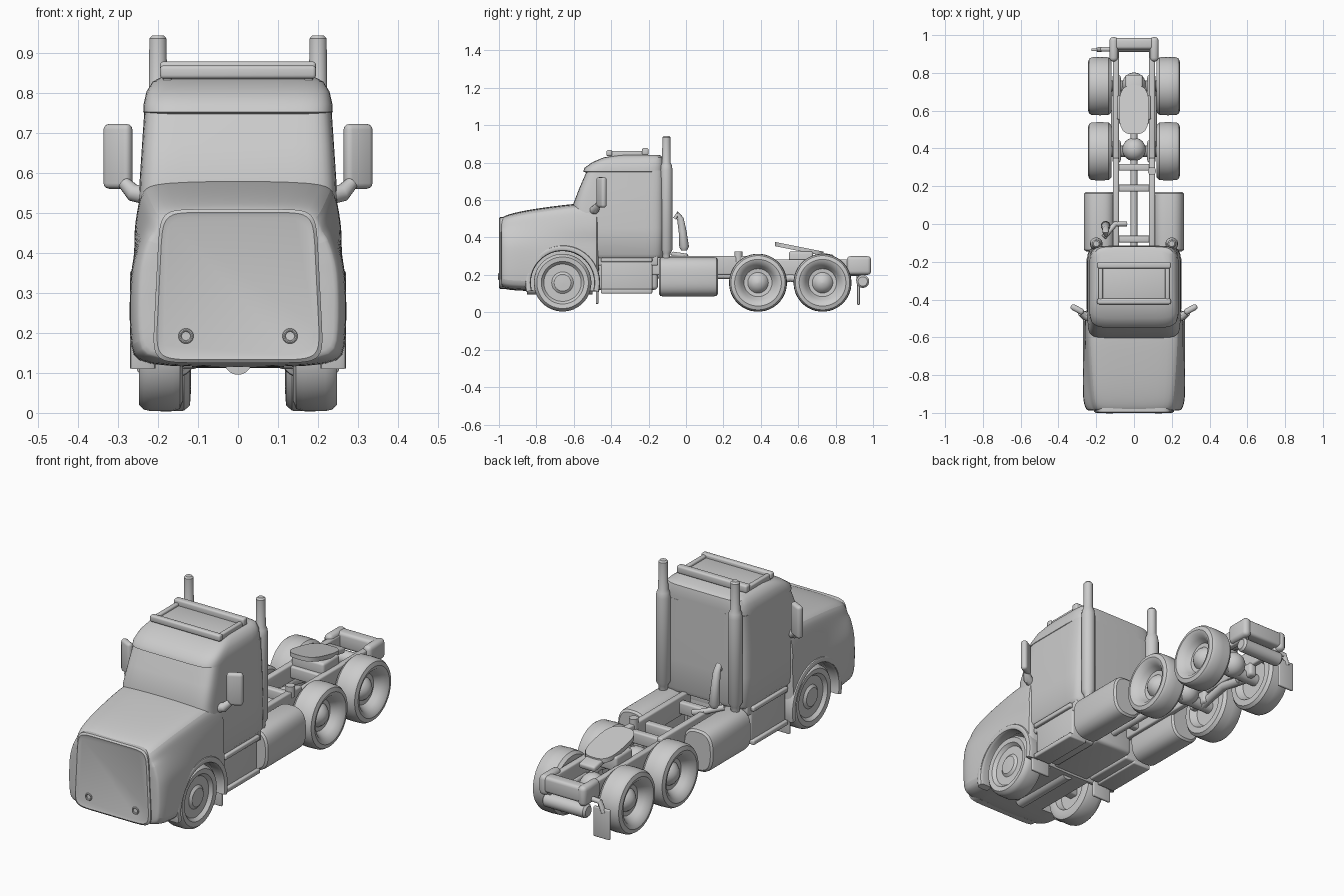
import bpy, bmesh
from math import sin, cos, pi, radians, copysign
from mathutils import Vector

old = bpy.data.objects.get("Cube")
if old:
    bpy.data.objects.remove(old)

GREY = (0.6, 0.6, 0.6, 1)
grey = bpy.data.materials.new("plain grey")
grey.use_nodes = True
grey.diffuse_color = GREY
grey.node_tree.nodes["Principled BSDF"].inputs["Base Color"].default_value = GREY


def select(ob):
    bpy.ops.object.select_all(action='DESELECT')
    ob.select_set(True)
    bpy.context.view_layer.objects.active = ob


def finish(ob, angle=35):
    ob.data.materials.clear()
    ob.data.materials.append(grey)
    select(ob)
    bpy.ops.object.shade_smooth_by_angle(angle=radians(angle))
    return ob


def apply_mod(ob, kind, **settings):
    mod = ob.modifiers.new(kind.lower(), kind)
    for key, value in settings.items():
        setattr(mod, key, value)
    select(ob)
    bpy.ops.object.modifier_apply(modifier=mod.name)


def skin(name, rings):
    """Join equal rings of points into a capped solid."""
    bm = bmesh.new()
    rows = [[bm.verts.new(p) for p in ring] for ring in rings]
    n = len(rows[0])
    for a, b in zip(rows, rows[1:]):
        for i in range(n):
            bm.faces.new((a[i], a[(i + 1) % n], b[(i + 1) % n], b[i]))
    bm.faces.new(rows[0])
    bm.faces.new(rows[-1])
    bmesh.ops.recalc_face_normals(bm, faces=bm.faces)
    mesh = bpy.data.meshes.new(name)
    bm.to_mesh(mesh)
    bm.free()
    ob = bpy.data.objects.new(name, mesh)
    bpy.context.collection.objects.link(ob)
    return finish(ob)


def oval(a, b, power=2, n=40):
    """Superellipse outline; a higher power gives squarer corners."""
    pts = []
    for i in range(n):
        c, s = cos(2 * pi * (i + .5) / n), sin(2 * pi * (i + .5) / n)
        pts.append((copysign(abs(c) ** (2 / power), c) * a,
                    copysign(abs(s) ** (2 / power), s) * b))
    return pts


def box(name, x, y, z, bevel=0.008, tilt=(0, 0, 0)):
    """Bevelled box from (min, max) ranges."""
    ranges = (x, y, z)
    bpy.ops.mesh.primitive_cube_add(size=1, location=[(a + b) / 2 for a, b in ranges], rotation=tilt)
    ob = bpy.context.object
    ob.name = name
    ob.scale = [b - a for a, b in ranges]
    bpy.ops.object.transform_apply(location=False, rotation=False, scale=True)
    apply_mod(ob, 'BEVEL', width=bevel, segments=3)
    return finish(ob)


def span(s, a, b):
    return tuple(sorted((s * a, s * b)))


def tube(name, points, radius):
    """Round pipe through the points; radius may vary per point."""
    radii = radius if isinstance(radius, (list, tuple)) else [radius] * len(points)
    pts = [Vector(p) for p in points]
    rings = []
    for i, p in enumerate(pts):
        d = (pts[min(i + 1, len(pts) - 1)] - pts[max(i - 1, 0)]).normalized()
        u = d.orthogonal().normalized() if not rings else (u - d * u.dot(d)).normalized()
        rings.append([p + (u * c + d.cross(u) * t) * radii[i] for c, t in oval(1, 1, n=16)])
    return skin(name, rings)


def wheel(name, x, y, side, profile):
    """Turn a (radius, outward offset) profile about the axle."""
    rings = [[(side * (x + o), y + c, 0.158 + t) for c, t in oval(r, r)] for r, o in profile]
    return skin(name, rings)


# Hood and front body, lofted along y: y, half width, top half width, bottom, top
def hood_ring(y, w, wt, zb, zt):
    half = [(w - .03, zb), (w, zb + .03), (w, .32), (w - .008, .38), (wt + .012, .44),
            (wt, zt - .06), (wt - .012, zt - .015), (wt - .06, zt + .003)]
    return [(x, y, z) for x, z in half] + [(-x, y, z) for x, z in reversed(half)]


hood = skin("hood", [hood_ring(*s) for s in (
    (-.99, .245, .205, .135, .495), (-.985, .25, .21, .128, .505), (-.95, .27, .225, .118, .522),
    (-.85, .272, .235, .112, .545), (-.7, .27, .245, .11, .566), (-.58, .265, .25, .11, .58),
    (-.475, .262, .25, .11, .58), (-.465, .262, .25, .11, .58))])
apply_mod(hood, 'SUBSURF', levels=2)
for s in (-1, 1):
    bpy.ops.mesh.primitive_cylinder_add(vertices=48, radius=.175, depth=.4,
                                        location=(s * .315, -.66, .158), rotation=(0, pi / 2, 0))
    cutter = bpy.context.object
    apply_mod(hood, 'BOOLEAN', object=cutter, operation='DIFFERENCE', solver='EXACT')
    bpy.data.objects.remove(cutter)
finish(hood)

# Raised grille panel, slightly wider at the bottom
grille = skin("grille_panel", [[(x * (1 - z * .25), y, z + .317) for x, z in oval(.205 - i, .192 - i, 9)]
                               for y, i in ((-.96, 0), (-.994, 0), (-1, .008), (-.996, .02))])


# Cab and roof, lofted along z: z, front, back, half width
def upright(name, sections, power=9):
    return skin(name, [[(x, y + (f + b) / 2, z) for x, y in oval(w, (b - f) / 2, power)]
                       for z, f, b, w in sections])


upright("cab", ((.29, -.54, -.125, .235), (.31, -.58, -.118, .249), (.45, -.6, -.115, .25),
                (.58, -.603, -.115, .246), (.67, -.568, -.115, .24), (.757, -.53, -.115, .234)))
upright("roof_visor", ((.745, -.53, -.12, .228), (.752, -.55, -.115, .237), (.772, -.543, -.115, .236),
                       (.803, -.5, -.115, .229), (.828, -.44, -.12, .213), (.84, -.37, -.14, .19)), 7)

# Roof rack
for s in (-1, 1):
    box("rack_side", span(s, .165, .188), (-.41, -.21), (.825, .862), .007)
box("rack_front", (-.195, .195), (-.425, -.395), (.835, .868), .009)
box("rack_rear", (-.195, .195), (-.235, -.2), (.84, .878), .009)
box("rack_panel", (-.17, .17), (-.4, -.22), (.83, .85), .004)

# Underbody
box("engine_block", (-.11, .11), (-.92, -.15), (.12, .31), .02)
tube("engine_sump", [(0, -.85, .13), (0, -.5, .13)], .035)
box("cab_floor", (-.235, .235), (-.49, -.15), (.25, .31))
box("front_axle", (-.19, .19), (-.685, -.635), (.13, .18))

DISC = ((.001, .048), (.045, .046), (.058, .036), (.1, .036), (.114, .052), (.138, .055), (.15, .043),
        (.154, .025), (.154, -.03), (.148, -.048), (.13, -.055), (.1, -.05), (.09, -.02), (.001, -.02))
DISH = ((.001, .042), (.025, .038), (.045, .022), (.055, .008), (.075, .01), (.09, .035), (.108, .058),
        (.125, .064), (.145, .058), (.153, .045), (.155, 0), (.153, -.045), (.14, -.06), (.11, -.062),
        (.09, -.03), (.001, -.03))

for s in (-1, 1):
    # Front corner: wheel arch, wheel, flap, fog light
    arch = []
    for k in range(29):
        a = radians(-14 + k * 208 / 28)
        arch.append([(s * (.238 + x), -.66 + cos(a) * (.185 + r), .158 + sin(a) * (.185 + r))
                     for x, r in oval(.032, .016, 4, 16)])
    skin("wheel_arch", arch)
    wheel("front_wheel", .193, -.66, s, DISC)
    box("front_mudflap", span(s, .14, .245), (-.482, -.468), (.045, .16), .004)
    bpy.ops.mesh.primitive_torus_add(location=(s * .13, -1, .192), rotation=(pi / 2, 0, 0),
                                     major_radius=.015, minor_radius=.004,
                                     major_segments=24, minor_segments=8)
    bpy.context.object.name = "fog_light"
    finish(bpy.context.object)

    # Door mirror on its arm
    tube("mirror_arm", [(s * .225, -.495, .545), (s * .262, -.485, .55), (s * .285, -.47, .575)],
         [.026, .022, .016])
    box("mirror", span(s, .262, .338), (-.468, -.436), (.56, .722), .014, (0, 0, s * .5))

    # Steps and side tank
    box("step_box", span(s, .1, .236), (-.455, -.18), (.11, .29), .01)
    box("upper_step", span(s, .15, .252), (-.455, -.18), (.268, .292), .007)
    box("lower_step", span(s, .15, .252), (-.455, -.18), (.1, .125), .007)
    skin("side_tank", [[(s * .182 + x, y, .19 + z) for x, z in oval(.084 - i, .105 - i, 2.8)]
                       for y, i in ((-.145, .012), (-.137, .002), (-.125, 0), (.15, 0), (.162, .002), (.17, .012))])

    # Exhaust stack
    tube("exhaust_stack", [(s * .2, -.105, z) for z in (.29, .315, .335, .76, .785, .8, .935, .943)],
         [.02, .022, .034, .034, .03, .023, .022, .015])

    # Frame rail in two levels, then rear wheels and suspension
    box("frame_rail", span(s, .08, .112), (-.2, .35), (.2, .3))
    box("rear_rail", span(s, .08, .112), (.33, .96), (.195, .282))
    box("rail_end", span(s, .085, .13), (.86, .99), (.2, .3), .02)
    for y in (.385, .73):
        wheel("rear_wheel", .18, y, s, DISH)
        box("spring_block", span(s, .07, .115), (y - .06, y + .06), (.14, .21), .015)
    tube("equalizer_beam", [(s * .1, .385, .15), (s * .1, .557, .185), (s * .1, .73, .15)], .022)

# Rear axles with differentials, and the drive shaft
for y in (.385, .73):
    tube("rear_axle", [(-.17, y, .158), (.17, y, .158)], .03)
    bpy.ops.mesh.primitive_uv_sphere_add(segments=24, ring_count=14, radius=.062, location=(0, y + .01, .185))
    bpy.context.object.name = "differential"
    finish(bpy.context.object)
tube("drive_shaft", [(0, -.2, .2), (0, .73, .19)], .018)

# Cross members and rear end
for y in (-.08, .19, .3, .55):
    box("cross_member", (-.1, .1), (y - .018, y + .018), (.215, .275))
box("rear_cross_member", (-.125, .125), (.925, .985), (.215, .295), .015)
tube("rear_bumper", [(x, .945, .165) for x in (-.12, -.11, .11, .12)], [.025, .035, .035, .025])
box("rear_mudflap", (-.225, -.135), (.915, .93), (.04, .19), .005)
tube("mudflap_bracket", [(-.1, .925, .225), (-.17, .925, .22), (-.19, .923, .17)], .013)

# Fifth wheel: tilted plate on a pedestal
plate = [(x, .605 + y, .34 - y * .2) for x, y in oval(.08, .13, 3)]
skin("coupling_plate", [[(x, y, z + h) for x, y, z in plate] for h in (-.012, .01)])
box("coupling_tongue", (-.045, .045), (.7, .79), (.285, .315), .01, (-.2, 0, 0))
box("coupling_pedestal", (-.09, .09), (.55, .68), (.25, .325), .012)

# Air hose and fittings behind the cab
tube("air_hose", [(-.15, -.06, .5), (-.15, -.045, .525), (-.15, -.03, .5), (-.15, -.018, .43), (-.15, -.01, .35), (-.15, -.01, .33)],
     [.01, .016, .018, .021, .026, .015])
tube("hose_fitting", [(-.16, -.07, .31), (-.1, .0, .3), (-.04, .0, .28)], .014)
tube("frame_valve", [(.095, .28, .27), (.095, .28, .325)], .022)
